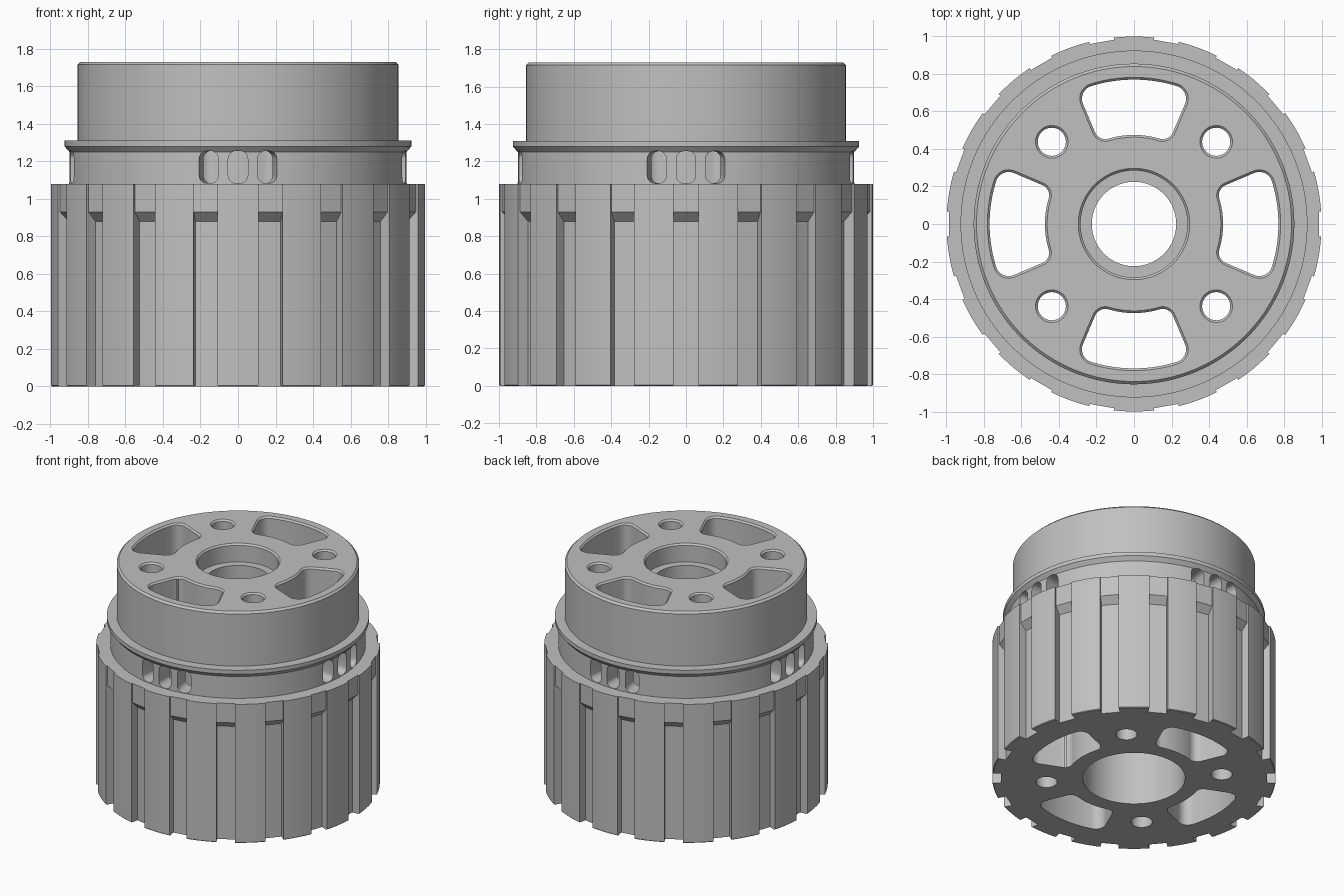
import bpy
import bmesh
from math import asin, cos, pi, radians, sin
from mathutils import Matrix, Vector

if "Cube" in bpy.data.objects:
    bpy.data.objects.remove(bpy.data.objects["Cube"])

HEIGHT = 1.73
EDGE = 0.012  # small chamfer on the top openings


def make_object(name, bm):
    bmesh.ops.recalc_face_normals(bm, faces=bm.faces)
    mesh = bpy.data.meshes.new(name)
    bm.to_mesh(mesh)
    bm.free()
    obj = bpy.data.objects.new(name, mesh)
    bpy.context.collection.objects.link(obj)
    return obj


def loft(bm, rings, matrix=Matrix()):
    """Closed solid through matching rings of points."""
    loops = [[bm.verts.new(matrix @ Vector(p)) for p in ring] for ring in rings]
    n = len(loops[0])
    for low, high in zip(loops, loops[1:]):
        for i in range(n):
            j = (i + 1) % n
            bm.faces.new((low[i], low[j], high[j], high[i]))
    bm.faces.new(loops[0][::-1])
    bm.faces.new(loops[-1])


def lathe(name, profile, steps=180):
    bm = bmesh.new()
    rings = [[bm.verts.new((r * cos(a), r * sin(a), z)) for r, z in profile]
             for a in (2 * pi * k / steps for k in range(steps))]
    n = len(profile)
    for k in range(steps):
        a, b = rings[k], rings[(k + 1) % steps]
        for i in range(n):
            j = (i + 1) % n
            bm.faces.new((a[i], b[i], b[j], a[j]))
    return make_object(name, bm)


def arc(cx, cy, r, start, end, steps):
    return [(cx + r * cos(a), cy + r * sin(a))
            for a in (start + (end - start) * k / steps for k in range(steps + 1))]


def pocket_outline(grow):
    """Rounded ring sector centred on +x."""
    outer, inner, half = 0.77, 0.475, radians(23)
    co, ci = 0.07, 0.06
    ro, ri = outer - co, inner + ci
    po, pi_in = half - asin(co / ro), half - asin(ci / ri)
    side = half + pi / 2
    pts = arc(0, 0, outer + grow, 0, po, 10)
    pts += arc(ro * cos(po), ro * sin(po), co + grow, po, side, 8)[1:]
    pts += arc(ri * cos(pi_in), ri * sin(pi_in), ci + grow, side, pi_in + pi, 8)
    pts += arc(0, 0, inner - grow, pi_in, 0, 8)[1:]
    return pts + [(x, -y) for x, y in pts[-2:0:-1]]


def hole_outline(grow):
    return arc(0.62, 0, 0.075 + grow, 0, 2 * pi, 40)[:-1]


def through_cut(bm, outline, matrix):
    levels = ((-0.1, 0), (HEIGHT - EDGE, 0), (HEIGHT + EDGE, 2 * EDGE))
    loft(bm, [[(x, y, z) for x, y in outline(g)] for z, g in levels], matrix)


def turn(degrees):
    return Matrix.Rotation(radians(degrees), 4, 'Z')


# Main turned body: wide grip, neck, lip, upper drum and stepped bore
hub = lathe("hub_body", [
    (0.36, 0), (0.995, 0), (1.0, 0.005), (1.0, 1.08), (0.90, 1.08), (0.90, 1.25),
    (0.925, 1.28), (0.925, 1.31), (0.855, 1.31), (0.855, 1.715), (0.84, HEIGHT),
    (0.297, HEIGHT), (0.285, 1.718), (0.285, 1.59), (0.225, 1.59),
    (0.225, 1.47), (0.36, 1.47)])

# Four large pockets and four bolt holes running top to bottom
openings = bmesh.new()
for q in range(4):
    through_cut(openings, pocket_outline, turn(90 * q))
    through_cut(openings, hole_outline, turn(90 * q + 45))

# Eighteen grip grooves with sloping tops and a shallow flat above
grooves = bmesh.new()
groove_side = [(0.938, -0.1), (0.938, 0.88), (0.986, 0.93),
               (0.986, 1.2), (1.1, 1.2), (1.1, -0.1)]
for k in range(18):
    loft(grooves, [[(r, y, z) for r, z in groove_side] for y in (-0.066, 0.066)],
         turn(20 * k))

# Three rounded vent slots in the neck opening into each pocket
vents = bmesh.new()
w, low, high, corner = 0.052, 1.083, 1.255, 0.042
slot = []
for i, (y, z) in enumerate(((w - corner, high - corner), (corner - w, high - corner),
                            (corner - w, low + corner), (w - corner, low + corner))):
    slot += arc(y, z, corner, i * pi / 2, (i + 1) * pi / 2, 6)
for q in range(4):
    for step in (-10, 0, 10):
        loft(vents, [[(r, y, z) for y, z in slot] for r in (0.70, 0.98)],
             turn(90 * q + step))

# Cut every opening from the body
bpy.context.view_layer.objects.active = hub
for name, bm in (("openings_cutter", openings), ("grooves_cutter", grooves),
                 ("vents_cutter", vents)):
    cutter = make_object(name, bm)
    cutter.hide_render = True
    mod = hub.modifiers.new(name, 'BOOLEAN')
    mod.operation = 'DIFFERENCE'
    mod.solver = 'EXACT'
    mod.object = cutter
    bpy.ops.object.modifier_apply(modifier=mod.name)
    bpy.data.objects.remove(cutter)

# Single grey finish
grey = bpy.data.materials.new("plain_grey")
grey.use_nodes = True
colour = (0.53, 0.53, 0.53, 1)
grey.diffuse_color = colour
grey.node_tree.nodes["Principled BSDF"].inputs["Base Color"].default_value = colour
hub.data.materials.clear()
hub.data.materials.append(grey)

bpy.ops.object.select_all(action='DESELECT')
hub.select_set(True)
bpy.ops.object.shade_smooth_by_angle(angle=radians(25))
